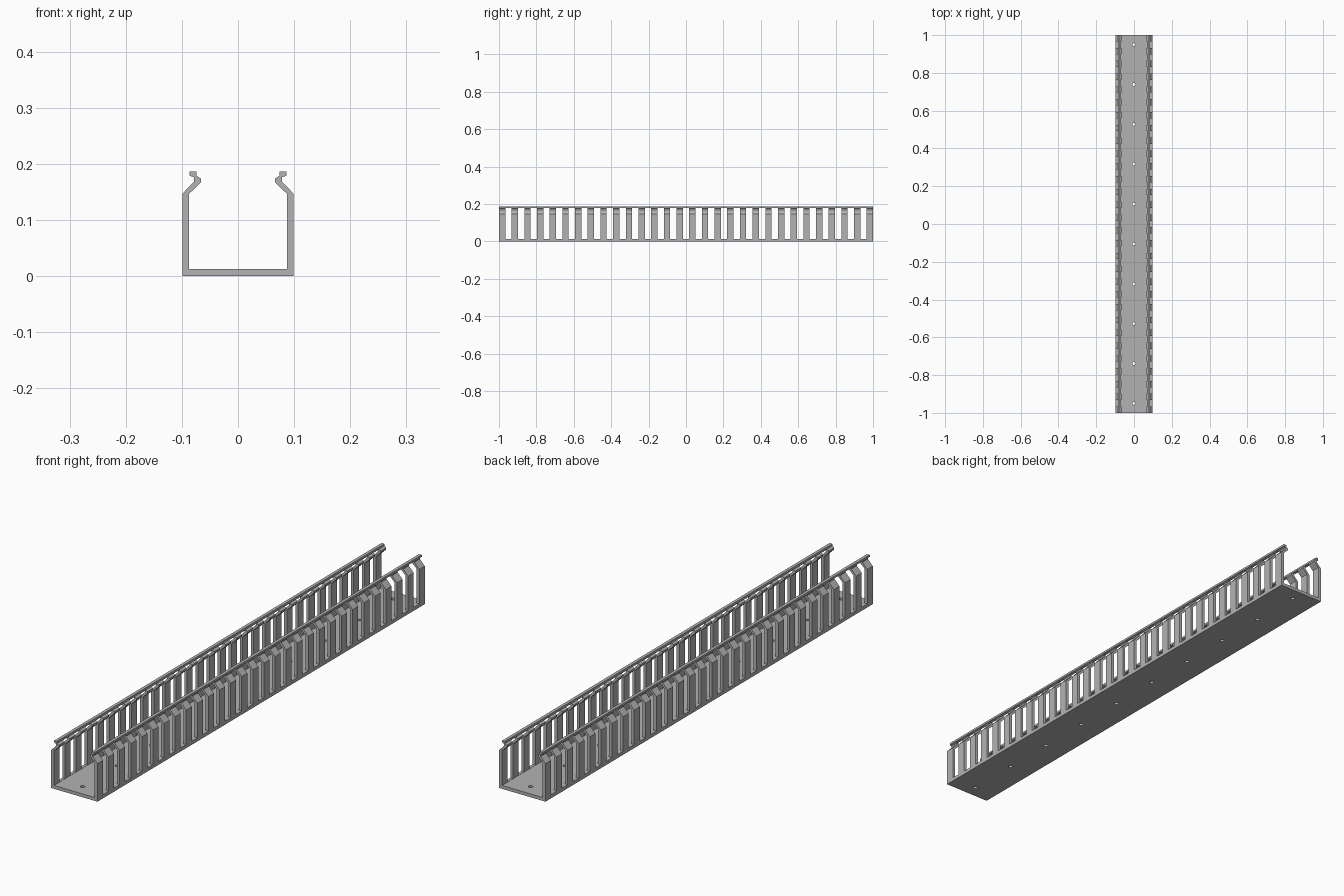
import bpy, bmesh
from mathutils import Matrix

cube = bpy.data.objects.get("Cube")
if cube:
    bpy.data.objects.remove(cube, do_unlink=True)

LENGTH = 2.0
SLOTS = 29
SLOT_W = LENGTH / (2 * SLOTS + 1)   # slots and slats share one width
HOLES = 10
HOLE_PITCH = 0.211

grey = bpy.data.materials.new("duct_grey")
grey.use_nodes = True
colour = (0.45, 0.45, 0.45, 1)
grey.diffuse_color = colour
grey.node_tree.nodes["Principled BSDF"].inputs["Base Color"].default_value = colour


def make_object(name, bm):
    bmesh.ops.recalc_face_normals(bm, faces=bm.faces)
    mesh = bpy.data.meshes.new(name)
    bm.to_mesh(mesh)
    bm.free()
    mesh.materials.append(grey)
    obj = bpy.data.objects.new(name, mesh)
    bpy.context.collection.objects.link(obj)
    return obj


def cut(target, cutter):
    mod = target.modifiers.new(cutter.name, 'BOOLEAN')
    mod.operation = 'DIFFERENCE'
    mod.solver = 'EXACT'
    mod.object = cutter
    bpy.context.view_layer.objects.active = target
    bpy.ops.object.modifier_apply(modifier=mod.name)
    bpy.data.objects.remove(cutter, do_unlink=True)


# Channel: half profile from outer base, up over the clip lip, down to the floor
half = [(0.099, 0), (0.099, 0.147), (0.078, 0.169), (0.078, 0.176),
        (0.086, 0.179), (0.086, 0.187), (0.074, 0.187), (0.074, 0.179),
        (0.066, 0.174), (0.066, 0.167), (0.087, 0.147), (0.087, 0.013)]
profile = half + [(-x, z) for x, z in reversed(half)]
bm = bmesh.new()
face = bm.faces.new([bm.verts.new((x, -LENGTH / 2, z)) for x, z in profile])
ext = bmesh.ops.extrude_face_region(bm, geom=[face], use_keep_orig=True)
bmesh.ops.translate(bm, vec=(0, LENGTH, 0),
                    verts=[g for g in ext["geom"] if isinstance(g, bmesh.types.BMVert)])
duct = make_object("slotted_wiring_channel", bm)

# Side slots, running up through the bent lip to the top rail
bm = bmesh.new()
low, high = 0.0138, 0.1782
for i in range(SLOTS):
    y = -LENGTH / 2 + SLOT_W * (2 * i + 1.5)
    bmesh.ops.create_cube(bm, size=1, matrix=Matrix.Translation((0, y, (low + high) / 2))
                          @ Matrix.Diagonal((0.4, SLOT_W, high - low, 1)))
cut(duct, make_object("slot_cutter", bm))

# Mounting holes along the floor
bm = bmesh.new()
for i in range(HOLES):
    y = (i - (HOLES - 1) / 2) * HOLE_PITCH
    bmesh.ops.create_cone(bm, cap_ends=True, segments=20, radius1=0.008, radius2=0.008,
                          depth=0.06, matrix=Matrix.Translation((0, y, 0)))
cut(duct, make_object("hole_cutter", bm))
